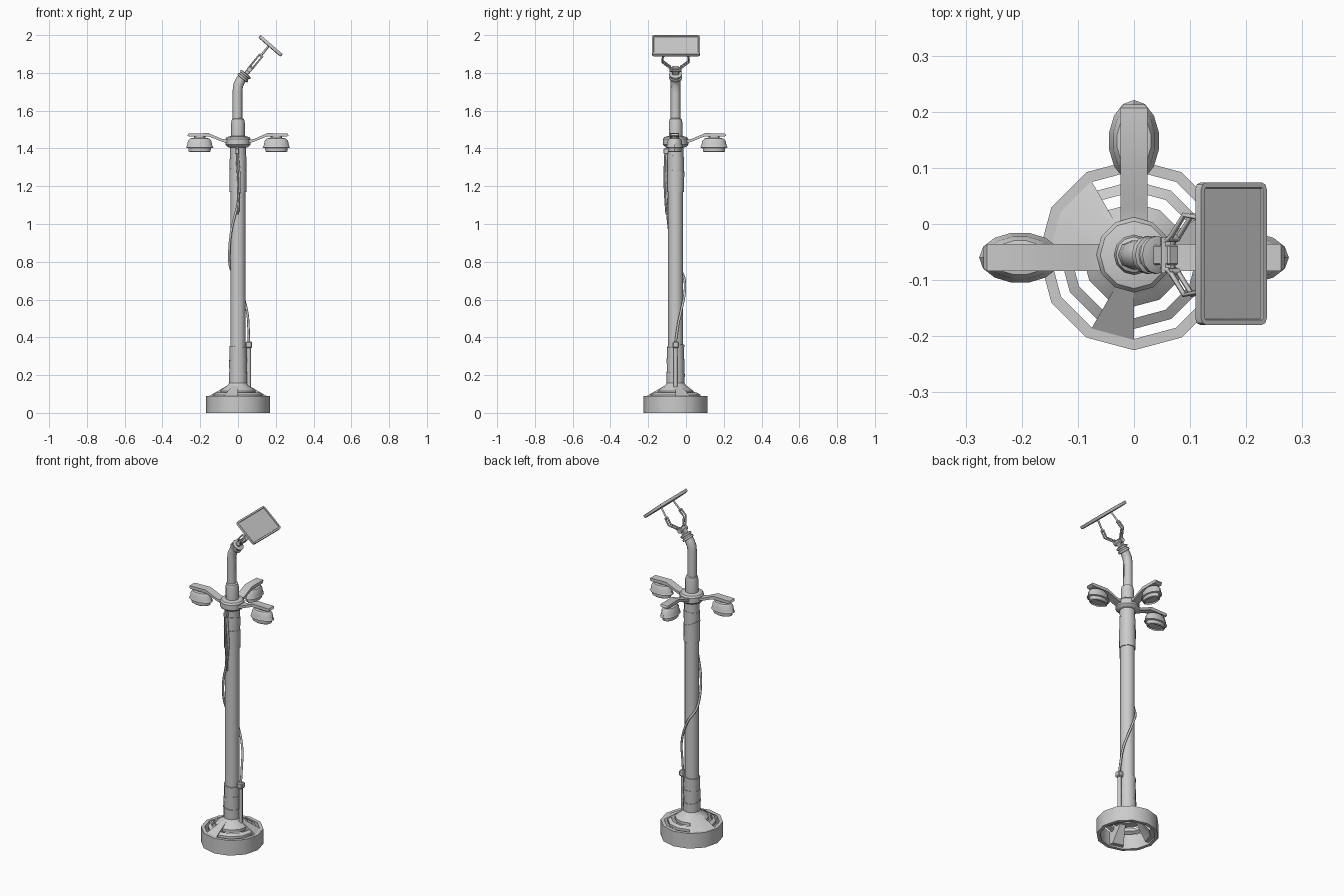
import bpy, bmesh, math
from mathutils import Vector, Matrix

if "Cube" in bpy.data.objects:
    bpy.data.objects.remove(bpy.data.objects["Cube"])

AX = Vector((0, -0.055, 0))          # pole axis


def finish(name, bm, loc=AX, rot=None, smooth=30):
    bmesh.ops.recalc_face_normals(bm, faces=bm.faces)
    me = bpy.data.meshes.new(name)
    bm.to_mesh(me)
    bm.free()
    ob = bpy.data.objects.new(name, me)
    bpy.context.collection.objects.link(ob)
    m = Matrix.Translation(loc)
    ob.matrix_world = m @ rot if rot else m
    if smooth:
        bpy.context.view_layer.objects.active = ob
        bpy.ops.object.select_all(action='DESELECT')
        ob.select_set(True)
        bpy.ops.object.shade_smooth_by_angle(angle=math.radians(smooth))
    return ob


def lathe(name, prof, n=12, loc=AX, rot=None, sy=1, wave=0, phase=0, closed=False, smooth=32):
    """Spin (radius, z) points; wave makes the first ring uneven."""
    bm = bmesh.new()
    rings = []
    for k, (r, z) in enumerate(prof):
        ring = []
        for i in range(n):
            a = 2 * math.pi * i / n
            dz = wave * (math.sin(a + phase) + 0.6 * math.sin(2 * a + 2 * phase)) if k < 2 else 0
            ring.append(bm.verts.new((r * math.cos(a), r * sy * math.sin(a), z + dz)))
        rings.append(ring)
    pairs = list(zip(rings, rings[1:])) + ([(rings[-1], rings[0])] if closed else [])
    for p, q in pairs:
        for i in range(n):
            j = (i + 1) % n
            bm.faces.new((p[i], p[j], q[j], q[i]))
    if not closed:
        bm.faces.new(rings[0])
        bm.faces.new(rings[-1])
    return finish(name, bm, loc, rot, smooth)


def box(name, size, loc, rot=None, bevel=0.003):
    bm = bmesh.new()
    bmesh.ops.create_cube(bm, size=1)
    bmesh.ops.scale(bm, vec=size, verts=bm.verts)
    if bevel:
        bmesh.ops.bevel(bm, geom=bm.edges[:], offset=bevel, segments=1, affect='EDGES')
    return finish(name, bm, Vector(loc), rot)


def tube(name, pts, r, res=1, kind='POLY'):
    cu = bpy.data.curves.new(name, 'CURVE')
    cu.dimensions = '3D'
    cu.bevel_depth, cu.bevel_resolution, cu.use_fill_caps = r, res, True
    sp = cu.splines.new(kind)
    sp.points.add(len(pts) - 1)
    for p, c in zip(sp.points, pts):
        p.co = (*c, 1)
    if kind == 'NURBS':
        sp.order_u, sp.use_endpoint_u, sp.resolution_u = 3, True, 4
    ob = bpy.data.objects.new(name, cu)
    bpy.context.collection.objects.link(ob)
    return ob


def rz(deg):
    return Matrix.Rotation(math.radians(deg), 4, 'Z')


# Base: outer ring, inner rings and sloping webs
lathe("base_ring", [(.17, 0), (.17, .09), (.15, .09), (.15, 0)], closed=True)
lathe("base_middle_ring", [(.132, .08), (.132, .096), (.113, .107), (.113, .09)], closed=True)
lathe("base_hub", [(.092, .10), (.092, .117), (.075, .132), (.056, .145), (.046, .16), (.038, .16), (.038, .10)],
      closed=True)


def web(name, a0, a1):
    bm = bmesh.new()
    steps = max(1, round((a1 - a0) / 30))
    cols = []
    for i in range(steps + 1):
        a = math.radians(a0 + (a1 - a0) * i / steps)
        cols.append([bm.verts.new((r * math.cos(a), r * math.sin(a), z))
                     for r, z in ((.155, .088), (.06, .143), (.06, .10), (.125, .01), (.155, .01))])
    for p, q in zip(cols, cols[1:]):
        for k in range(5):
            bm.faces.new((p[k], p[(k + 1) % 5], q[(k + 1) % 5], q[k]))
    bm.faces.new(cols[0])
    bm.faces.new(cols[-1])
    finish(name, bm)


for k, (a0, a1) in enumerate(((0, 30), (120, 180), (240, 270))):
    web(f"base_web_{k + 1}", a0, a1)

# Pole with wrapped sleeves at both ends
lathe("pole", [(.04, .11), (.04, 1.42)])
for k, (top, bot, r) in enumerate(((.355, .27, .046), (.285, .205, .0475), (.215, .145, .049))):
    lathe(f"lower_wrap_{k + 1}", [(.039, top), (r, top), (r - .002, bot)], wave=.005, phase=k * 1.7)
for k, (top, bot, r) in enumerate(((1.41, 1.34, .043), (1.355, 1.26, .0445), (1.285, 1.17, .046))):
    lathe(f"upper_wrap_{k + 1}", [(.039, top), (r, top), (r - .001, bot)], wave=.008, phase=k * 2.1)

# Lamp collar, reducer and bent top tube
lathe("lamp_collar", [(.048, 1.405), (.06, 1.412), (.067, 1.42), (.067, 1.45), (.06, 1.46), (.04, 1.465)])
lathe("reducer", [(.036, 1.46), (.036, 1.535), (.032, 1.555), (.024, 1.56)])
Y = AX.y
tube("top_tube", [(-.003, Y, 1.54), (-.003, Y, 1.70), (.001, Y, 1.735), (.014, Y, 1.762), (.033, Y, 1.784)], .026, 2)

# Three lamp arms and lamps
ARM = [(.055, 1.428), (.085, 1.436), (.15, 1.462), (.258, 1.462), (.268, 1.468),
       (.262, 1.479), (.155, 1.481), (.085, 1.450), (.055, 1.446)]
for name, ang in (("right", 0), ("back", 90), ("left", 180)):
    bm = bmesh.new()
    sides = [[bm.verts.new((x, s * (.018 if x > .264 else .024), z)) for x, z in ARM] for s in (-1, 1)]
    for s in sides:
        bm.faces.new(s)
    for i in range(len(ARM)):
        j = (i + 1) % len(ARM)
        bm.faces.new((sides[0][i], sides[0][j], sides[1][j], sides[1][i]))
    off = Vector((0, -.005, 0)) if ang != 90 else Vector()
    finish(name + "_lamp_arm", bm, AX + off, rz(ang))
    c = AX + off + rz(ang) @ Vector((.203, 0, 0))
    lathe(name + "_lamp_neck", [(.03, 1.44), (.03, 1.468)], 10, c, rz(ang), .6)
    lathe(name + "_lamp_shade", [(.046, 1.388), (.05, 1.38), (.058, 1.384), (.06, 1.402), (.073, 1.405),
                                 (.066, 1.418), (.062, 1.44), (.05, 1.453), (.03, 1.456)], 14, c, rz(ang), .62)

# Tilting joint along the panel axis
D = Vector((.633, 0, .774))
START = Vector((.03, Y, 1.78))
TILT = Matrix.Rotation(math.atan2(D.x, D.z), 4, 'Y')
lathe("joint_flange", [(.026, -.014), (.034, -.012), (.034, -.002), (.028, 0), (.028, .008),
                       (.034, .010), (.034, .018), (.022, .022)], 12, START, TILT)
box("joint_block", (.024, .036, .05), START + D * .04, TILT)
lathe("joint_pin", [(.014, -.032), (.014, .032)], 10, START + D * .048,
      Matrix.Rotation(math.pi / 2, 4, 'X'))

# Fork: a pair of slim bars on each side, then a single bar to the panel
N = Vector((.774, 0, -.633))
for side, s in (("front", -1), ("back", 1)):
    p = [START + D * t + Vector((0, s * y, 0)) for t, y in ((.042, .02), (.065, .03), (.105, .071), (.145, .066), (.212, .055))]
    for k, o in enumerate((-.009, .009)):
        tube(f"{side}_fork_bar_{k + 1}", [p[0] + N * o, p[1] + N * o, p[2] + N * o, p[3] + N * o], .005, 0)
    for k in (1, 3):
        tube(f"{side}_fork_link_{k}", [p[k] - N * .012, p[k] + N * .012], .006, 0)
    tube(f"{side}_fork_stem", [p[3], p[4]], .006, 0)

# Panel: rounded tray with a recessed face
bm = bmesh.new()
bmesh.ops.create_cube(bm, size=1)
bmesh.ops.scale(bm, vec=(.155, .254, .016), verts=bm.verts)
up = [e for e in bm.edges if abs(e.verts[0].co.z - e.verts[1].co.z) > .01]
bmesh.ops.bevel(bm, geom=up, offset=.012, segments=2, affect='EDGES', profile=.5)
bm.normal_update()
top = max(bm.faces, key=lambda f: f.normal.z)
bmesh.ops.inset_region(bm, faces=[top], thickness=.009)
bmesh.ops.inset_region(bm, faces=[top], thickness=.002, depth=-.004)
low = min(bm.faces, key=lambda f: f.normal.z)
bmesh.ops.inset_region(bm, faces=[low], thickness=.012, depth=.003)
finish("panel", bm, Vector((.173, -.053, 1.944)), Matrix.Rotation(math.atan2(.656, .755), 4, 'Y'))

# Cable running down and around the pole to the junction box
tube("cable", [(-.004, -.10, 1.415), (-.002, -.104, 1.36), (.012, -.106, 1.22), (.0, -.102, 1.10),
               (-.035, -.092, .98), (-.047, -.075, .87), (-.047, -.04, .77), (-.012, -.006, .72),
               (.02, -.004, .64), (.05, -.025, .54), (.056, -.045, .46), (.058, -.055, .37)], .0065, 1, 'NURBS')
tube("spare_cable", [(-.006, -.108, 1.40), (-.008, -.112, 1.34), (.004, -.116, 1.20), (.002, -.104, 1.05)],
     .005, 1, 'NURBS')
box("cable_clip", (.02, .025, .03), (-.004, -.106, 1.385))
box("junction_box", (.034, .034, .034), (.058, Y, .36), bevel=.005)
tube("conduit", [(.057, Y, .35), (.057, Y, .12)], .012, 1)
